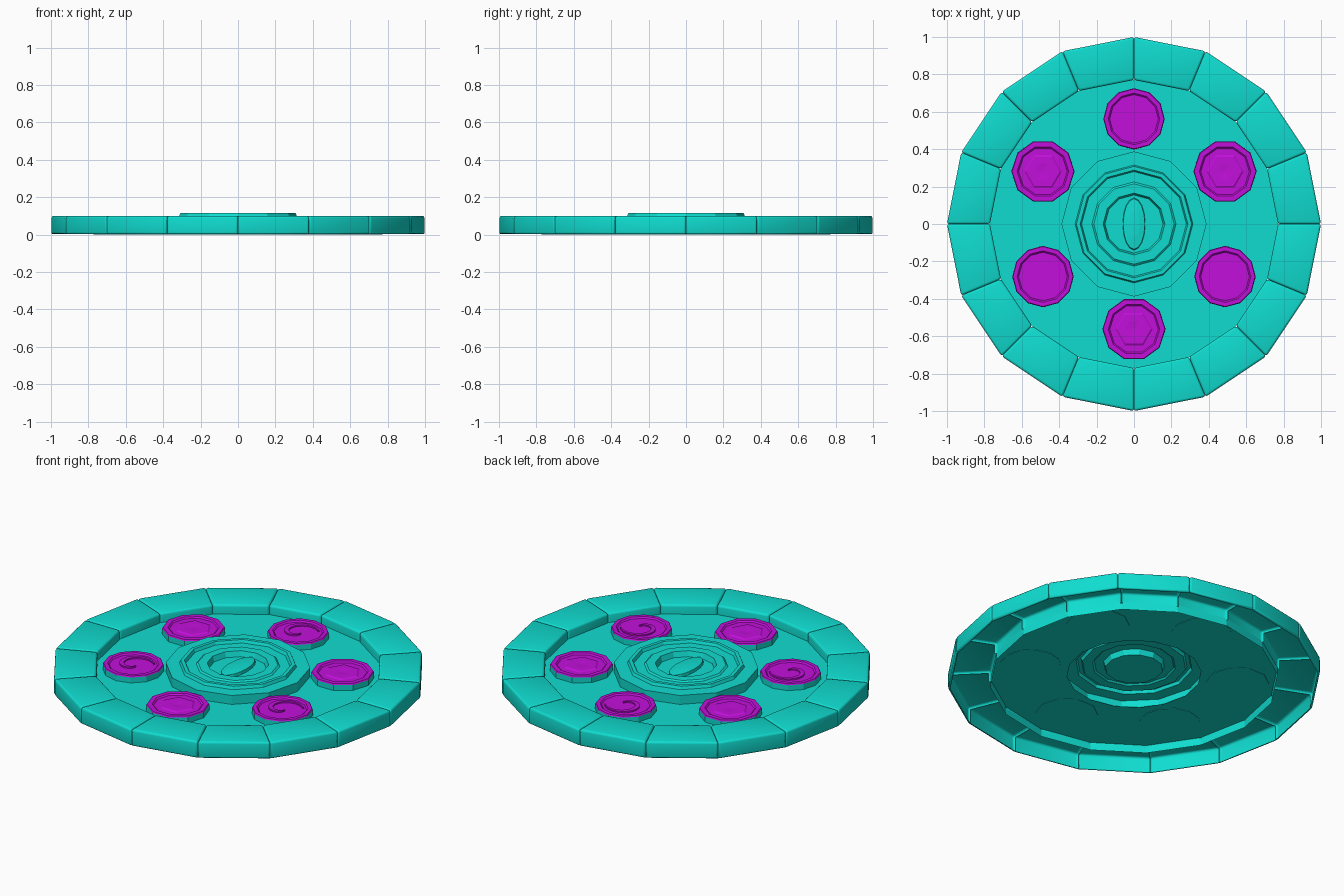
import bpy, bmesh
from math import pi, cos, sin, radians
from mathutils import Vector

cube = bpy.data.objects.get("Cube")
if cube:
    bpy.data.objects.remove(cube, do_unlink=True)


def material(name, rgb):
    m = bpy.data.materials.new(name)
    m.use_nodes = True
    m.diffuse_color = (*rgb, 1)
    m.node_tree.nodes["Principled BSDF"].inputs["Base Color"].default_value = (*rgb, 1)
    return m


TEAL = material("teal", (0.005, 0.72, 0.63))
MAGENTA = material("magenta", (0.54, 0.005, 0.70))


def finish(bm, name, mats, location=(0, 0, 0)):
    bmesh.ops.remove_doubles(bm, verts=bm.verts, dist=0.0001)
    me = bpy.data.meshes.new(name)
    bm.to_mesh(me)
    bm.free()
    for m in mats:
        me.materials.append(m)
    ob = bpy.data.objects.new(name, me)
    ob.location = location
    bpy.context.collection.objects.link(ob)
    return ob


def skin(bm, rows, closed=True):
    """Join rows of points with quads."""
    vs = [[bm.verts.new(p) for p in row] for row in rows]
    n = len(rows[0])
    for a, b in zip(vs, vs[1:]):
        for j in range(n if closed else n - 1):
            k = (j + 1) % n
            bm.faces.new((a[j], a[k], b[k], b[j]))


def lathe(name, profile, sides, mats, location=(0, 0, 0), phase=0.0, stretch=1.0, top_colour_above=None):
    bm = bmesh.new()
    angles = [phase + 2 * pi * j / sides for j in range(sides)]
    skin(bm, [[(r * cos(a) * stretch, r * sin(a), z) for a in angles] for r, z in profile])
    bm.normal_update()
    if top_colour_above is not None:
        for f in bm.faces:
            f.material_index = int(f.calc_center_median().z > top_colour_above)
    return finish(bm, name, mats, location)


# Rim: sixteen hollow blocks with rounded edges
INNER, OUTER, TOP, FLOOR = 0.77, 1.0, 0.1, 0.045
STEP = 2 * pi / 16


def rim_block(index):
    bm = bmesh.new()
    a0, a1 = index * STEP, (index + 1) * STEP
    corners = [(INNER, a0), (OUTER, a0), (OUTER, a1), (INNER, a1)]
    low = [bm.verts.new((r * cos(a), r * sin(a), 0 if r == OUTER else FLOOR - 0.01)) for r, a in corners]
    high = [bm.verts.new((r * cos(a), r * sin(a), TOP)) for r, a in corners]
    bm.faces.new(low[::-1])
    bm.faces.new(high)
    for j in range(4):
        k = (j + 1) % 4
        bm.faces.new((low[j], low[k], high[k], high[j]))
    outer_low = {low[1], low[2]}
    edges = [e for e in bm.edges
             if any(v in high for v in e.verts) or set(e.verts) == outer_low]
    bmesh.ops.bevel(bm, geom=edges, offset=0.013, segments=3, profile=0.5, affect='EDGES')
    bm.normal_update()
    # Open the underside and the faces hidden between neighbours
    mid = (a0 + a1) / 2
    sides = [Vector((-sin(a), cos(a), 0)) * s for a, s in ((a0, -1), (a1, 1))]
    hidden = [f for f in bm.faces
              if f.calc_area() > 0.003 and (f.normal.z < -0.8 or any(f.normal.dot(s) > 0.99 for s in sides))]
    bmesh.ops.delete(bm, geom=hidden, context='FACES')
    ob = finish(bm, f"rim_block_{index + 1}", [TEAL])
    for p in ob.data.polygons:
        p.use_smooth = True
    bpy.ops.object.select_all(action='DESELECT')
    ob.select_set(True)
    bpy.context.view_layer.objects.active = ob
    bpy.ops.object.shade_smooth_by_angle(angle=radians(35))


for i in range(16):
    rim_block(i)

# Floor plate with a skirt below and an opening under the centre
lathe("floor_plate", [(0.772, 0), (0.772, FLOOR), (0.36, FLOOR)], 16, [TEAL])

# Centre pedestal: hollow stepped rings around a shallow pit
lathe("centre_pedestal",
      [(0.388, FLOOR), (0.388, 0.098), (0.315, 0.098), (0.308, 0.115), (0.288, 0.115),
       (0.28, 0.098), (0.225, 0.098), (0.215, 0.106), (0.165, 0.106), (0.155, 0.075), (0, 0.075)],
      12, [TEAL])
lathe("centre_slit", [(0.14, 0.075), (0.135, 0.092), (0.07, 0.098), (0, 0.1)], 16, [TEAL], stretch=0.43)


# Raised swirl that tapers as it winds inward
def swirl(name, location):
    bm = bmesh.new()
    rows = []
    for i in range(25):
        t = i / 24
        a, r, w = 0.6 + t * 5.2, 0.112 - 0.085 * t, 0.006 + 0.02 * sin(pi * t)
        rows.append([((r + d) * cos(a), (r + d) * sin(a), z)
                     for d, z in ((w / 2, 0), (w / 2, 0.008), (-w / 2, 0.008), (-w / 2, 0))])
    skin(bm, rows, closed=False)
    bmesh.ops.recalc_face_normals(bm, faces=bm.faces)
    return finish(bm, name, [MAGENTA], location)


# Six raised buttons, alternately with a swirl and with a faceted boss
for i in range(6):
    a = radians(90 + 60 * i)
    has_swirl = i % 2 == 0
    x, y = 0.562 * cos(a), 0.562 * sin(a)
    r, sides = (0.164, 12) if has_swirl else (0.169, 10)
    lathe(f"button_{i + 1}",
          [(0, FLOOR - 0.002), (r, FLOOR - 0.002), (r, 0.077), (r - 0.004, 0.084),
           (0.138, 0.084), (0.13, 0.076), (0, 0.076)],
          sides, [TEAL, MAGENTA], (x, y, 0), top_colour_above=0.07)
    if has_swirl:
        swirl(f"button_swirl_{i + 1}", (x, y, 0.076))
    else:
        lathe(f"button_boss_{i + 1}", [(0.1, 0.076), (0.09, 0.082), (0.05, 0.082), (0, 0.079)],
              6, [MAGENTA], (x, y, 0))
